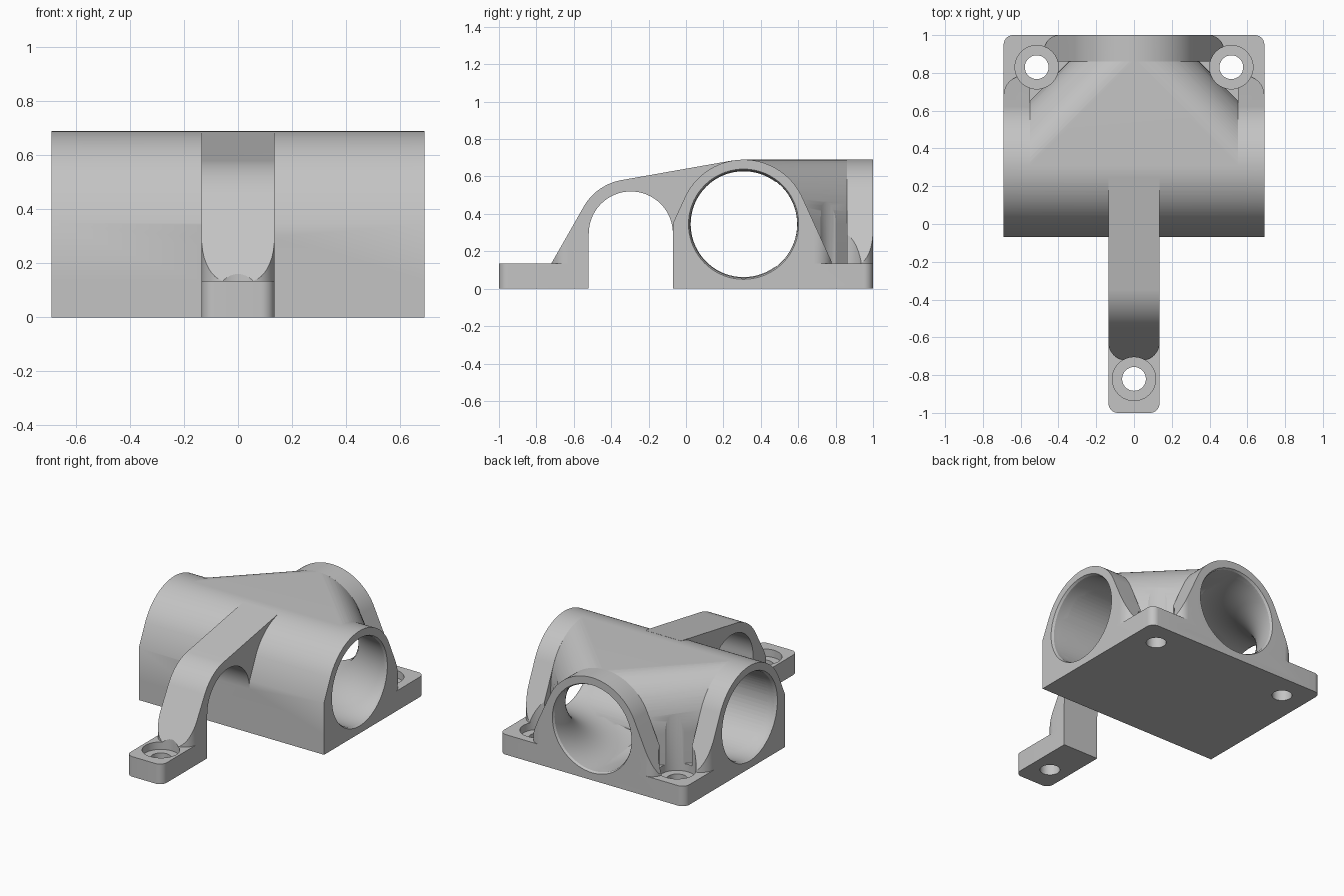
import bpy, bmesh
from math import sin, cos, pi, atan2, acos, hypot, radians

cube = bpy.data.objects.get("Cube")
if cube:
    bpy.data.objects.remove(cube, do_unlink=True)

HALF, BACK, FRONT = 0.69, 1.0, -0.07    # body footprint
PY, PZ, OUTER, BORE = 0.308, 0.345, 0.345, 0.283
PLATE = 0.135                           # plate thickness
RING = 0.14                             # width of the flared end collars
ARM = 0.135                             # half width of the front arm

grey = bpy.data.materials.new("plain_grey")
grey.use_nodes = True
grey.diffuse_color = (0.55, 0.55, 0.55, 1)
grey.node_tree.nodes["Principled BSDF"].inputs["Base Color"].default_value = grey.diffuse_color


def finish(name, bm):
    bmesh.ops.recalc_face_normals(bm, faces=bm.faces[:])
    mesh = bpy.data.meshes.new(name)
    bm.to_mesh(mesh)
    bm.free()
    mesh.materials.append(grey)
    obj = bpy.data.objects.new(name, mesh)
    bpy.context.collection.objects.link(obj)
    return obj


def loft(name, rings):
    """Closed solid through equal rings of points."""
    bm = bmesh.new()
    rows = [[bm.verts.new(p) for p in ring] for ring in rings]
    for a, b in zip(rows, rows[1:]):
        for i in range(len(a)):
            bm.faces.new((a[i - 1], a[i], b[i], b[i - 1]))
    bm.faces.new(rows[0])
    bm.faces.new(rows[-1])
    return finish(name, bm)


def place(axis, pts, w):
    order = {"x": lambda u, v: (w, u, v), "y": lambda u, v: (u, w, v), "z": lambda u, v: (u, v, w)}
    return [order[axis](u, v) for u, v in pts]


def prism(name, axis, pts, a, b):
    return loft(name, [place(axis, pts, a), place(axis, pts, b)])


def arc(cu, cv, r, a, b, n=32):
    return [(cu + r * cos(a + (b - a) * i / n), cv + r * sin(a + (b - a) * i / n)) for i in range(n + 1)]


def circle(cu, cv, r, n=72):
    return arc(cu, cv, r, 0, 2 * pi, n)[:-1]


def rounded(x0, x1, y0, y1, front, back):
    """Plan rectangle with rounded front and back corners."""
    pts = []
    for x, y, r, start in ((x1, y1, back, 0), (x0, y1, back, 1), (x0, y0, front, 2), (x1, y0, front, 3)):
        cx = x - r if x == x1 else x + r
        cy = y - r if y == y1 else y + r
        a = start * pi / 2
        pts += arc(cx, cy, r, a, a + pi / 2, 10) if r else [(x, y)]
    return pts


def touch(p, c, r, side):
    """Angle at which a line from p touches a circle."""
    du, dv = p[0] - c[0], p[1] - c[1]
    return atan2(dv, du) + side * acos(r / hypot(du, dv))


def boolean(target, tool, operation):
    mod = target.modifiers.new("cut", "BOOLEAN")
    mod.operation, mod.solver, mod.object = operation, "EXACT", tool
    graph = bpy.context.evaluated_depsgraph_get()
    mesh = bpy.data.meshes.new_from_object(target.evaluated_get(graph))
    target.modifiers.clear()
    target.data = mesh
    bpy.data.objects.remove(tool, do_unlink=True)
    return target


# Base plate
body = prism("pipe_junction_bracket", "z", rounded(-HALF, HALF, FRONT, BACK, 0, 0.05), 0, PLATE)
parts = []

# Front half of the cross pipe with its upright skirt
lip = (FRONT, 0.35)
front_arc = arc(PY, PZ, OUTER, touch(lip, (PY, PZ), OUTER, -1), pi / 2)
parts.append(prism("cross_pipe_front", "x", [(FRONT, 0), lip] + front_arc + [(PY, 0)], -HALF, HALF))

# Blended shell spanning the cross pipe and the back pipe
bm = bmesh.new()
half_disc = arc(0, PZ, OUTER, 0, pi, 48) + [(-OUTER, 0.05), (OUTER, 0.05)]
for u, v in half_disc:
    for co in ((HALF - RING, PY + u, v), (RING - HALF, PY + u, v), (u, BACK - RING, v)):
        bm.verts.new(co)
hull = bmesh.ops.convex_hull(bm, input=bm.verts[:])
bmesh.ops.delete(bm, geom=list({v for v in hull["geom_interior"] if isinstance(v, bmesh.types.BMVert)}), context="VERTS")
bmesh.ops.dissolve_limit(bm, angle_limit=0.001, verts=bm.verts[:], edges=bm.edges[:])
parts.append(finish("blended_shell", bm))

# Flared collars at the pipe ends, rounded in plan where they meet the plate
reach = 0.475
toe = (PY + reach, PLATE)
t = touch(toe, (PY, PZ), OUTER, 1)
flare = [(0.2, 0.05), (0.2, 0.4)] + arc(PY, PZ, OUTER, pi / 2, t) + [toe, (toe[0], 0.05)]
plan = rounded(-HALF, HALF, FRONT, PY + reach, 0, 0.1)
for s in (-1, 1):
    collar = prism("side_collar", "x", flare, s * (HALF - RING), s * HALF)
    parts.append(boolean(collar, prism("plan", "z", plan, -1, 2), "INTERSECT"))
flare = [(-reach, 0.05), (-reach, PLATE)] + arc(0, PZ, OUTER, pi - t, t, 64) + [(reach, PLATE), (reach, 0.05)]
collar = prism("back_collar", "y", flare, BACK - RING, BACK)
plan = rounded(-reach, reach, 0, BACK, 0, 0.08)
parts.append(boolean(collar, prism("plan", "z", plan, -1, 2), "INTERSECT"))

# Arched front arm and its foot
ay, az, ri, ro = -0.295, 0.295, 0.225, 0.29
heel, crest = (-0.72, PLATE), (0.245, 0.685)
profile = [(-0.72, 0.02), (ay - ri, 0.02)] + arc(ay, az, ri, pi, 0) + [(FRONT, 0.1), (0.2, 0.1), crest]
profile += arc(ay, az, ro, touch(crest, (ay, az), ro, 1), touch(heel, (ay, az), ro, -1) % (2 * pi)) + [heel]
arm = prism("arched_arm", "x", profile, -ARM, ARM)
plan = rounded(-ARM, ARM, -0.72, 0.4, 0.09, 0)
parts.append(boolean(arm, prism("plan", "z", plan, -1, 2), "INTERSECT"))
parts.append(prism("arm_foot", "z", rounded(-ARM, ARM, -1, ay - ri, 0.05, 0), 0, PLATE))

for part in parts:
    boolean(body, part, "UNION")

# Screw holes with recesses that also clear the walls above
for x, y in ((-0.515, 0.83), (0.515, 0.83), (0, -0.82)):
    boolean(body, prism("recess", "z", circle(x, y, 0.115, 48), 0.085, 1), "DIFFERENCE")
    boolean(body, prism("screw_hole", "z", circle(x, y, 0.063, 32), -0.1, 0.2), "DIFFERENCE")

# Straight bore, then a curved bore from the back to each side
boolean(body, prism("bore", "x", circle(PY, PZ, BORE), -1, 1), "DIFFERENCE")
steps = 32
for s, r in ((1, 0.287), (-1, 0.286)):
    rings = []
    for i in range(-1, steps + 2):
        a = min(max(i, 0), steps) / steps * pi / 2
        dx, dy = (0.05 if i > steps else 0), (0.05 if i < 0 else 0)
        rings.append([(s * (HALF + dx - (HALF + u) * cos(a)), PY + HALF + dy - (HALF + u) * sin(a), v)
                      for u, v in circle(0, PZ, r)])
    boolean(body, loft("curved_bore", rings), "DIFFERENCE")

# Small chamfers at the three openings
for axis, c, end in (("x", PY, HALF), ("x", PY, -HALF), ("y", 0, BACK)):
    s = 1 if end > 0 else -1
    rings = [place(axis, circle(c, PZ, r), end + s * d) for r, d in ((0.279, -0.03), (0.3, 0.01))]
    boolean(body, loft("chamfer", rings), "DIFFERENCE")

# One material and smooth curves with crisp edges
body.data.materials.clear()
body.data.materials.append(grey)
for poly in body.data.polygons:
    poly.material_index = 0
bpy.ops.object.select_all(action="DESELECT")
body.select_set(True)
bpy.context.view_layer.objects.active = body
bpy.ops.object.shade_smooth_by_angle(angle=radians(25))
